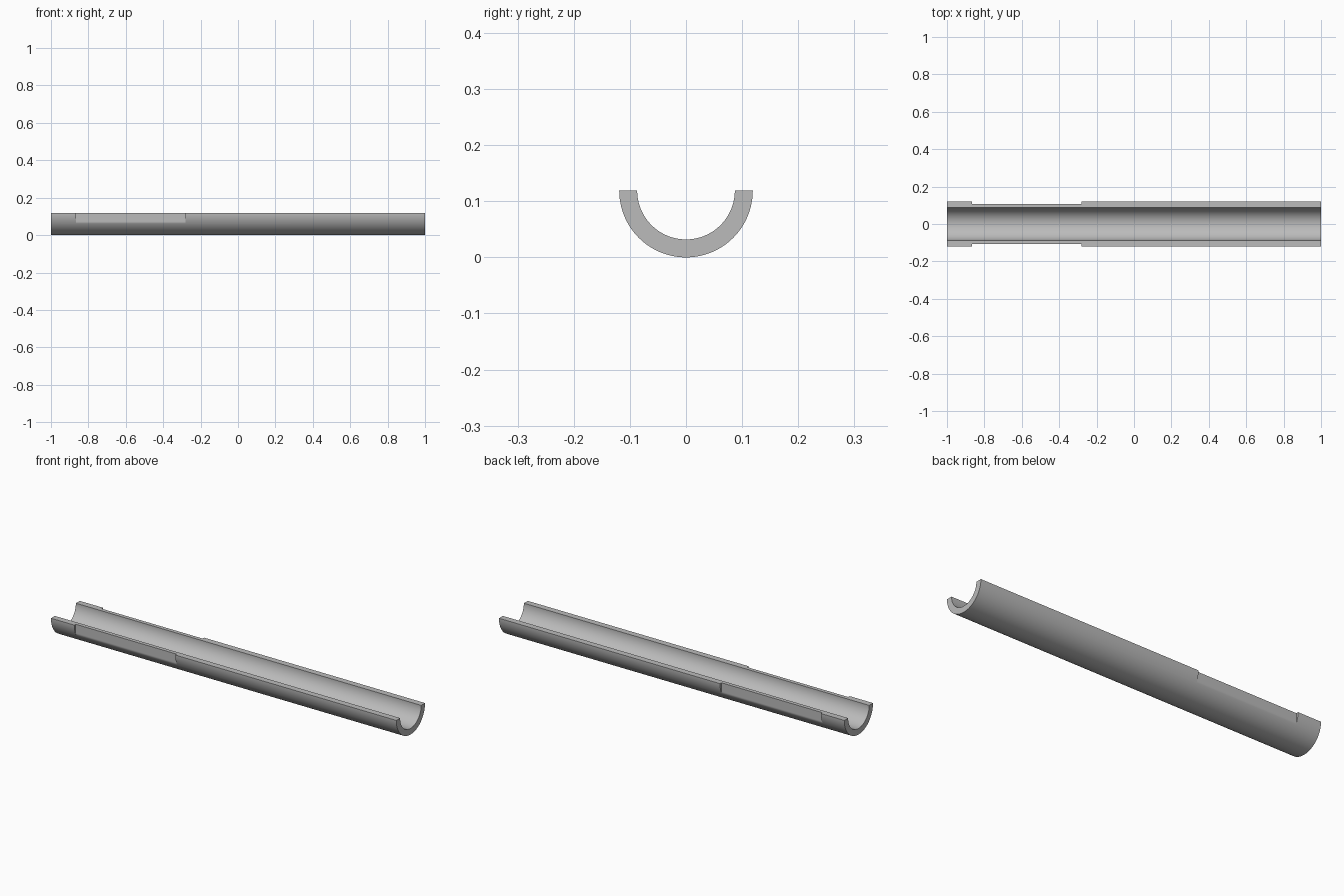
import bpy, bmesh, math

cube = bpy.data.objects.get("Cube")
if cube:
    bpy.data.objects.remove(cube, do_unlink=True)

OUTER, INNER = 0.119, 0.087
FLAT = 0.107            # half width across the two side flats
SEGMENTS = 64
# Lengthwise stations: position and half width limit
STATIONS = [(-1, OUTER), (-0.865, OUTER), (-0.865, FLAT),
            (-0.28, FLAT), (-0.28, OUTER), (1, OUTER)]

grey = bpy.data.materials.new("grey")
grey.use_nodes = True
colour = (0.5, 0.5, 0.5, 1)
grey.diffuse_color = colour
grey.node_tree.nodes["Principled BSDF"].inputs["Base Color"].default_value = colour


def arc(bm, x, radius, limit):
    """Lower half circle, its sides trimmed to the limit."""
    verts = []
    for i in range(SEGMENTS + 1):
        a = math.pi * i / SEGMENTS
        y = max(-limit, min(limit, radius * math.cos(a)))
        verts.append(bm.verts.new((x, y, OUTER - radius * math.sin(a))))
    return verts


# Half pipe: closed cross-section lofted along the stations
bm = bmesh.new()
rings = [arc(bm, x, OUTER, limit) + arc(bm, x, INNER, limit)[::-1]
         for x, limit in STATIONS]
count = len(rings[0])
for a, b in zip(rings, rings[1:]):
    for i in range(count):
        j = (i + 1) % count
        bm.faces.new((a[i], a[j], b[j], b[i]))

# End faces between the outer and inner arcs
for ring in (rings[0], rings[-1]):
    for i in range(SEGMENTS):
        bm.faces.new((ring[i], ring[i + 1], ring[-2 - i], ring[-1 - i]))

# Collapse the steps where the flats do not reach
bmesh.ops.remove_doubles(bm, verts=bm.verts, dist=1e-5)
bmesh.ops.recalc_face_normals(bm, faces=bm.faces)
mesh = bpy.data.meshes.new("half_pipe")
bm.to_mesh(mesh)
bm.free()
mesh.materials.append(grey)
half_pipe = bpy.data.objects.new("half_pipe", mesh)
bpy.context.collection.objects.link(half_pipe)

bpy.ops.object.select_all(action="DESELECT")
half_pipe.select_set(True)
bpy.context.view_layer.objects.active = half_pipe
bpy.ops.object.shade_smooth_by_angle(angle=math.radians(30))
